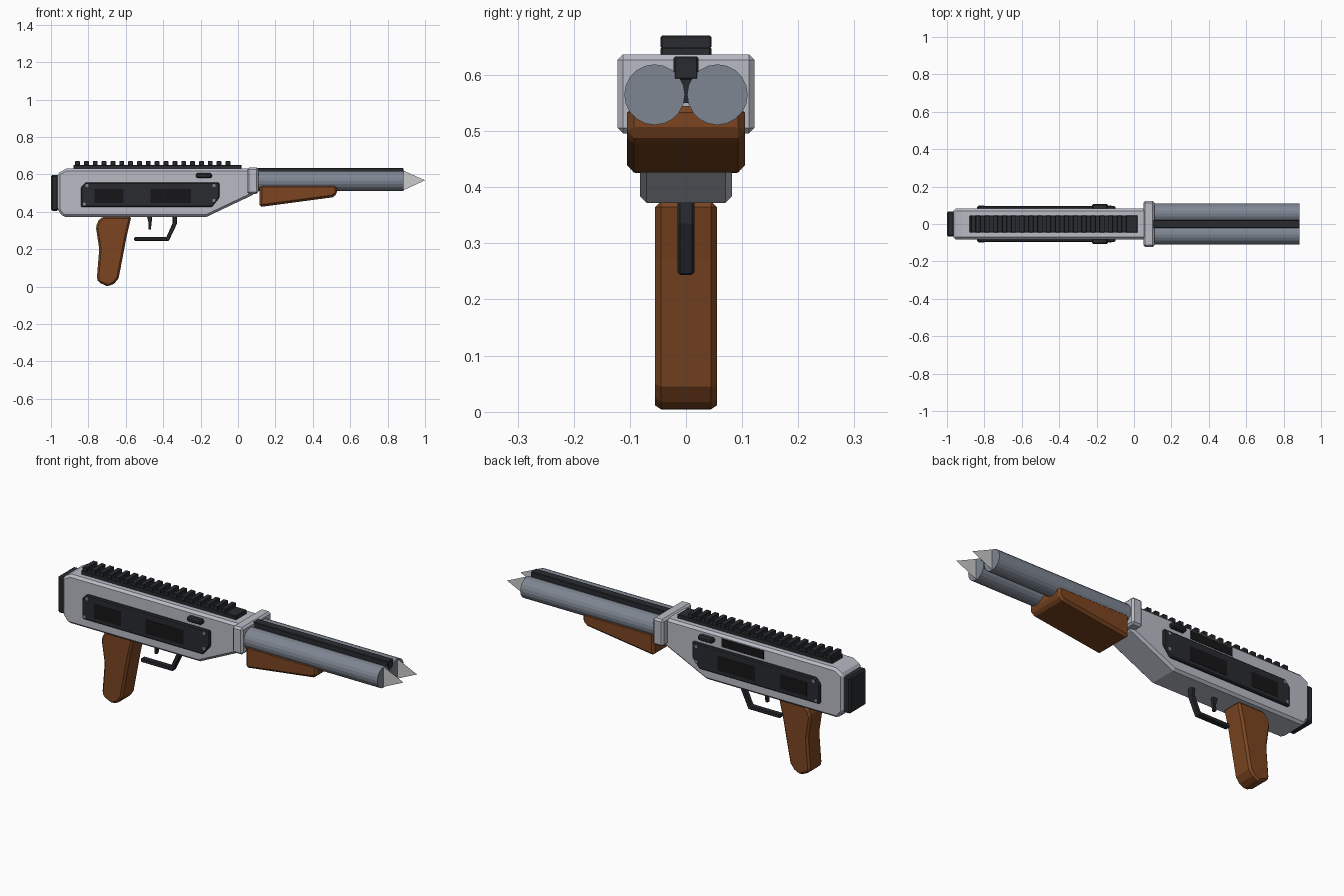
import bpy, bmesh
from math import pi
from mathutils import Matrix

if "Cube" in bpy.data.objects:
    bpy.data.objects.remove(bpy.data.objects["Cube"])


def material(name, r, g, b):
    m = bpy.data.materials.new(name)
    m.diffuse_color = (r, g, b, 1)
    m.use_nodes = True
    m.node_tree.nodes["Principled BSDF"].inputs["Base Color"].default_value = m.diffuse_color
    return m


LIGHT = material("light_metal", 0.48, 0.50, 0.56)
STEEL = material("steel", 0.21, 0.24, 0.29)
DARK = material("dark_metal", 0.022, 0.024, 0.028)
BLACK = material("black_inset", 0.008, 0.008, 0.009)
WOOD = material("wood", 0.20, 0.06, 0.015)


def finish(name, bm, mat=None, bevel=0):
    bmesh.ops.recalc_face_normals(bm, faces=bm.faces)
    me = bpy.data.meshes.new(name)
    bm.to_mesh(me)
    bm.free()
    ob = bpy.data.objects.new(name, me)
    bpy.context.collection.objects.link(ob)
    if mat:
        me.materials.append(mat)
    if bevel:
        b = ob.modifiers.new("bevel", 'BEVEL')
        b.width, b.segments, b.limit_method = bevel, 1, 'ANGLE'
    return ob


def prism(name, pts, y0, y1, mat, bevel=0):
    """Side profile in x,z extruded from y0 to y1."""
    bm = bmesh.new()
    face = bm.faces.new([bm.verts.new((x, y0, z)) for x, z in pts])
    ext = bmesh.ops.extrude_face_region(bm, geom=[face])["geom"]
    bmesh.ops.translate(bm, vec=(0, y1 - y0, 0),
                        verts=[v for v in ext if isinstance(v, bmesh.types.BMVert)])
    return finish(name, bm, mat, bevel)


def box(name, x0, x1, y0, y1, z0, z1, mat, bevel=0):
    return prism(name, [(x0, z0), (x1, z0), (x1, z1), (x0, z1)], y0, y1, mat, bevel)


def cylinder(name, centre, radius, depth, sides, axis, mat):
    bm = bmesh.new()
    turn = Matrix.Rotation(pi / 2, 4, 'Y' if axis == 'x' else 'X')
    bmesh.ops.create_cone(bm, cap_ends=True, segments=sides, radius1=radius, radius2=radius,
                          depth=depth, matrix=Matrix.Translation(centre) @ turn)
    return finish(name, bm, mat)


# Receiver, butt plate and barrel collar
prism("receiver", [(-0.965, 0.41), (-0.935, 0.372), (-0.17, 0.372), (0.09, 0.495),
                   (0.09, 0.63), (-0.92, 0.63), (-0.965, 0.605)], -0.082, 0.082, LIGHT, 0.012)
box("butt_plate", -1.0, -0.96, -0.068, 0.068, 0.405, 0.597, DARK, 0.008)
box("barrel_collar", 0.05, 0.11, -0.122, 0.122, 0.496, 0.637, LIGHT, 0.01)

# Top rail with teeth
box("rail_base", -0.88, 0.02, -0.045, 0.045, 0.625, 0.65, DARK, 0.003)
for i in range(18):
    x = -0.858 + i * 0.0473
    box(f"rail_tooth_{i + 1}", x - 0.013, x + 0.013, -0.045, 0.045, 0.648, 0.67, DARK, 0.002)

# Barrels, flat muzzle spikes and the rib between them
for side, s in (("right", -1), ("left", 1)):
    y = s * 0.056
    cylinder(f"barrel_{side}", (0.485, y, 0.565), 0.054, 0.8, 20, 'x', STEEL)
    bm = bmesh.new()
    bm.faces.new([bm.verts.new(p) for p in
                  ((0.885, y, 0.515), (1.0, y, 0.568), (0.885, y, 0.62))])
    finish(f"muzzle_spike_{side}", bm)
box("barrel_rib", 0.1, 0.886, -0.022, 0.022, 0.592, 0.633, DARK, 0.003)
box("barrel_web", 0.1, 0.88, -0.012, 0.012, 0.55, 0.595, DARK)

# Wooden fore grip and pistol grip
prism("fore_grip", [(0.115, 0.425), (0.505, 0.477), (0.53, 0.495), (0.53, 0.545),
                    (0.115, 0.545)], -0.105, 0.105, WOOD, 0.012)
prism("pistol_grip", [(-0.72, 0.375), (-0.57, 0.375), (-0.595, 0.27), (-0.638, 0.045),
                      (-0.66, 0.017), (-0.695, 0.0), (-0.745, 0.022), (-0.755, 0.04),
                      (-0.742, 0.2), (-0.76, 0.32), (-0.745, 0.355)],
      -0.055, 0.055, WOOD, 0.012)

# Trigger and guard
prism("trigger", [(-0.488, 0.38), (-0.458, 0.38), (-0.462, 0.34), (-0.466, 0.305),
                  (-0.48, 0.305), (-0.478, 0.34)], -0.009, 0.009, DARK, 0.002)
prism("trigger_guard", [(-0.555, 0.244), (-0.37, 0.244), (-0.327, 0.335), (-0.327, 0.38),
                        (-0.35, 0.38), (-0.35, 0.338), (-0.383, 0.264), (-0.555, 0.264)],
      -0.015, 0.015, DARK, 0.004)

# Side panels with insets, screws and knobs
for side, s in (("right", -1), ("left", 1)):
    prism(f"side_panel_{side}", [(-0.84, 0.425), (-0.14, 0.425), (-0.10, 0.475), (-0.10, 0.557),
                                 (-0.815, 0.557), (-0.84, 0.53)], s * 0.075, s * 0.095, DARK, 0.005)
    for n, (x0, x1) in enumerate(((-0.768, -0.612), (-0.468, -0.25))):
        box(f"panel_inset_{side}_{n + 1}", x0, x1, s * 0.09, s * 0.0965, 0.447, 0.522, BLACK)
    for n, (x, z) in enumerate(((-0.822, 0.441), (-0.808, 0.54), (-0.128, 0.54), (-0.128, 0.46))):
        cylinder(f"panel_screw_{side}_{n + 1}", (x, s * 0.094, z), 0.009, 0.01, 8, 'y', STEEL)
    box(f"side_knob_{side}", -0.225, -0.14, s * 0.075, s * 0.108, 0.58, 0.606, DARK, 0.007)

# Ejection port on the back side only
box("ejection_port", -0.51, -0.265, 0.075, 0.085, 0.569, 0.613, BLACK)
